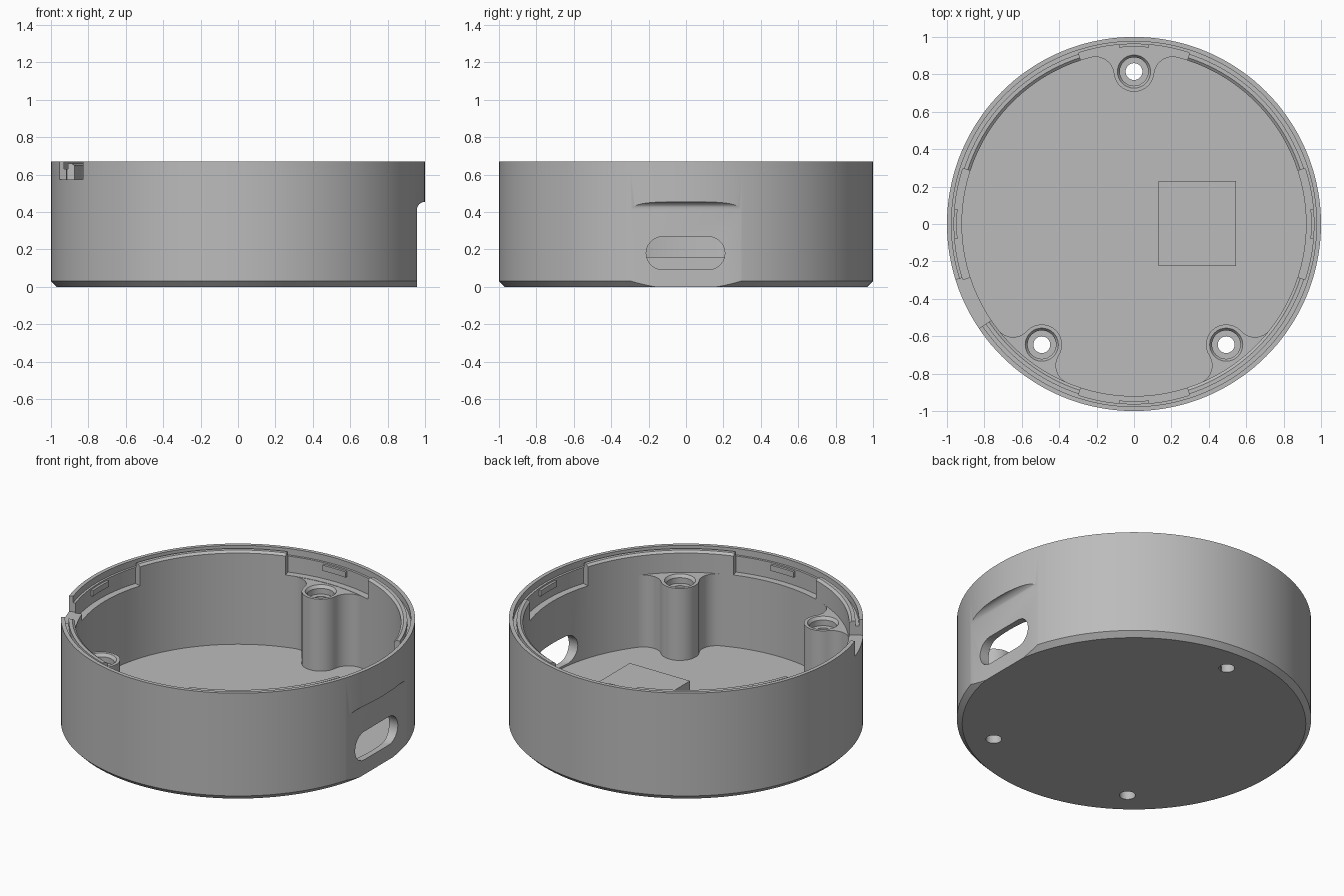
import bpy, bmesh
from math import sin, cos, pi, radians, atan2, sqrt
from mathutils import Matrix, Vector

if "Cube" in bpy.data.objects:
    bpy.data.objects.remove(bpy.data.objects["Cube"])

grey = bpy.data.materials.new("plain grey")
grey.use_nodes = True
COLOUR = (0.5, 0.5, 0.5, 1)
grey.diffuse_color = COLOUR
grey.node_tree.nodes["Principled BSDF"].inputs["Base Color"].default_value = COLOUR

RIM, FLOOR, INNER, LEDGE = 0.67, 0.08, 0.92, 0.53


def finish(bm, name):
    bmesh.ops.recalc_face_normals(bm, faces=bm.faces)
    mesh = bpy.data.meshes.new(name)
    bm.to_mesh(mesh)
    bm.free()
    mesh.materials.append(grey)
    obj = bpy.data.objects.new(name, mesh)
    bpy.context.collection.objects.link(obj)
    return obj


def prism(name, points, low, high, place=lambda a, b, c: (a, b, c)):
    """Extrude an outline; place maps outline and depth to x, y, z."""
    bm = bmesh.new()
    rings = [[bm.verts.new(place(a, b, c)) for a, b in points] for c in (low, high)]
    for ring in rings:
        bm.faces.new(ring)
    n = len(points)
    for i in range(n):
        j = (i + 1) % n
        bm.faces.new((rings[0][i], rings[0][j], rings[1][j], rings[1][i]))
    return finish(bm, name)


def arc(cx, cy, r, start, end, steps=12):
    angles = [start + (end - start) * i / steps for i in range(steps + 1)]
    return [(cx + r * cos(t), cy + r * sin(t)) for t in angles]


def sector(name, r0, r1, z0, z1, mid, half):
    """Curved block around the centre."""
    a, b = radians(mid - half), radians(mid + half)
    return prism(name, arc(0, 0, r0, a, b) + arc(0, 0, r1, b, a), z0, z1)


def lathe(name, profile, steps=144):
    bm = bmesh.new()
    rings = []
    for r, z in profile:
        if r == 0:
            rings.append([bm.verts.new((0, 0, z))] * steps)
        else:
            rings.append([bm.verts.new((x, y, z)) for x, y in arc(0, 0, r, 0, 2 * pi, steps)[:-1]])
    for lower, upper in zip(rings, rings[1:]):
        for i in range(steps):
            j = (i + 1) % steps
            corners = dict.fromkeys((lower[i], lower[j], upper[j], upper[i]))
            bm.faces.new(list(corners))
    return finish(bm, name)


def cut(target, cutter):
    mod = target.modifiers.new("cut", "BOOLEAN")
    mod.operation, mod.solver, mod.object = "DIFFERENCE", "EXACT", cutter
    bpy.context.view_layer.objects.active = target
    bpy.ops.object.modifier_apply(modifier=mod.name)


def discard(obj):
    bpy.data.objects.remove(obj)


# Round case with chamfered base and a seal groove in the rim
case = lathe("case_body", [
    (0, 0), (0.97, 0), (1, 0.03), (1, RIM), (0.976, RIM), (0.976, 0.63),
    (0.956, 0.63), (0.956, 0.66), (0.935, 0.66), (INNER, 0.648), (INNER, FLOOR), (0, FLOOR)])

cutters = []
# Four lid pockets and the side notch in the rim
for angle in range(0, 360, 90):
    cutters.append(sector("pocket_cutter", 0.88, 0.962, LEDGE, 0.8, angle, 18))
cutters.append(sector("notch_cutter", 0.88, 1.1, 0.573, 0.8, 205.7, 8.3))

# Flat side panel with a curved top, and its rounded port
panel = [(1.1, -0.1), (0.956, -0.1)] + arc(1.001, 0.41, 0.045, pi, pi / 2) + [(1.1, 0.455)]
cutters.append(prism("panel_cutter", panel, -0.5, 0.5, lambda a, b, c: (a, c, b)))
port = arc(0.12, 0.18, 0.088, -pi / 2, pi / 2) + arc(-0.125, 0.18, 0.088, pi / 2, 3 * pi / 2)
cutters.append(prism("port_cutter", port, 0.8, 1.1, lambda a, b, c: (c, a, b)))


def post_outline(d, r=0.108, f=0.1):
    """Post blended into the wall by two fillets; the wall is on +x."""
    u = ((INNER - f) ** 2 - (r + f) ** 2 + d * d) / (2 * d)
    v = sqrt((INNER - f) ** 2 - u * u)
    phi, psi = atan2(v, u - d), atan2(v, u)
    half = arc(d, 0, r, pi, 2 * pi - phi) + arc(u, -v, f, pi - phi, -psi)[1:]
    half.append((0.94 * cos(psi), -0.94 * sin(psi)))
    return half + [(0.94, 0)] + [(x, -y) for x, y in reversed(half[1:])]


# Screw posts with countersunk holes through the floor
posts = []
for name, x, y in (("back", 0, 0.815), ("front_left", 0.493, -0.645), ("front_right", -0.493, -0.645)):
    post = prism(name + "_screw_post", post_outline(sqrt(x * x + y * y)), 0.04, LEDGE - 0.002)
    post.data.transform(Matrix.Rotation(atan2(y, x), 4, "Z"))
    bore = lathe("bore_cutter", [
        (0, -0.1), (0.045, -0.1), (0.045, 0.475), (0.076, 0.475), (0.076, 0.51),
        (0.09, LEDGE), (0.09, 0.6), (0, 0.6)], 32)
    bore.data.transform(Matrix.Translation(Vector((x, y, 0))))
    cut(post, bore)
    cutters.append(bore)
    posts.append(post)

for cutter in cutters:
    cut(case, cutter)
    discard(cutter)

# Small catches in the pockets
catches = [sector(side + "_catch", 0.947, 0.972, 0.585, 0.62, angle, 4.8)
           for side, angle in (("left", 0), ("back", 90), ("right", 180), ("front", 270))]

# Raised square pad on the floor
pad = prism("floor_pad", [(0.13, -0.225), (0.545, -0.225), (0.545, 0.23), (0.13, 0.23)], 0.04, 0.16)

# Smooth curved walls, crisp edges
bpy.ops.object.select_all(action="DESELECT")
for obj in [case, *posts, *catches]:
    obj.select_set(True)
bpy.context.view_layer.objects.active = case
bpy.ops.object.shade_smooth_by_angle(angle=radians(25))
